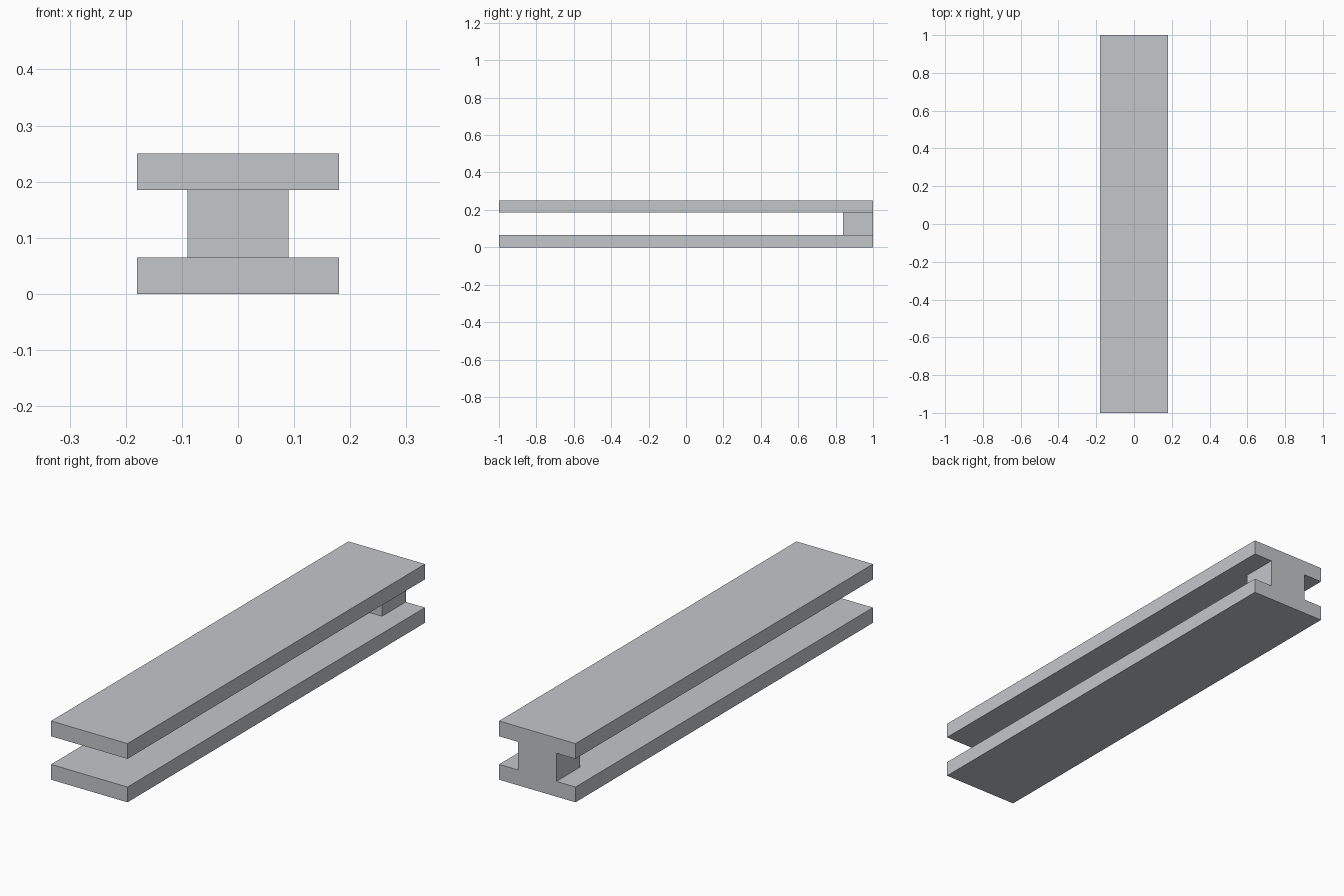
import bpy
import bmesh
from mathutils import Vector

cube = bpy.data.objects.get("Cube")
if cube:
    bpy.data.objects.remove(cube, do_unlink=True)

HALF_WIDTH, HALF_WEB = 0.18, 0.09
HEIGHT, PLATE = 0.25, 0.065
BACK, WEB_FRONT, FRONT = 1.0, 0.84, -1.0

grey = bpy.data.materials.new("light grey")
grey.use_nodes = True
colour = (0.55, 0.57, 0.59, 1)
grey.diffuse_color = colour
grey.node_tree.nodes["Principled BSDF"].inputs["Base Color"].default_value = colour

bm = bmesh.new()


def row(z, xs):
    return [bm.verts.new((x, BACK, z)) for x in xs]


def extrude_forward(faces, y):
    """Extrude faces towards the front and return the new end caps."""
    geom = bmesh.ops.extrude_face_region(bm, geom=faces)["geom"]
    for v in geom:
        if isinstance(v, bmesh.types.BMVert):
            v.co.y = y
    return [f for f in geom if isinstance(f, bmesh.types.BMFace)]


# H-shaped section at the back: two plates joined by a narrow web
outer = (-HALF_WIDTH, HALF_WIDTH)
inner = (-HALF_WIDTH, -HALF_WEB, HALF_WEB, HALF_WIDTH)
bottom = row(0, outer)
lower = row(PLATE, inner)
upper = row(HEIGHT - PLATE, inner)
top = row(HEIGHT, outer)
section = [
    bm.faces.new(bottom + lower[::-1]),
    bm.faces.new(lower[1:3] + upper[2:0:-1]),
    bm.faces.new(upper + top[::-1]),
]

# Short solid block, whose back faces are kept as the closing end
back_loops = [list(f.verts) for f in section]
caps = extrude_forward(section, WEB_FRONT)
for loop in back_loops:
    if not bm.faces.get(loop):
        bm.faces.new(loop)

# Both plates run on to the front, leaving the slot open between them
for cap in caps:
    z = cap.calc_center_median().z
    if abs(z - HEIGHT / 2) > PLATE / 2:
        extrude_forward([cap], FRONT)
        if cap.is_valid:
            bm.faces.remove(cap)

# Merge coplanar faces into clean flat sides
bmesh.ops.recalc_face_normals(bm, faces=bm.faces[:])
bmesh.ops.dissolve_limit(bm, angle_limit=0.01, verts=bm.verts[:], edges=bm.edges[:])
bmesh.ops.recalc_face_normals(bm, faces=bm.faces[:])

mesh = bpy.data.meshes.new("slotted_beam")
bm.to_mesh(mesh)
bm.free()
mesh.materials.append(grey)
beam = bpy.data.objects.new("slotted_beam", mesh)
bpy.context.collection.objects.link(beam)
